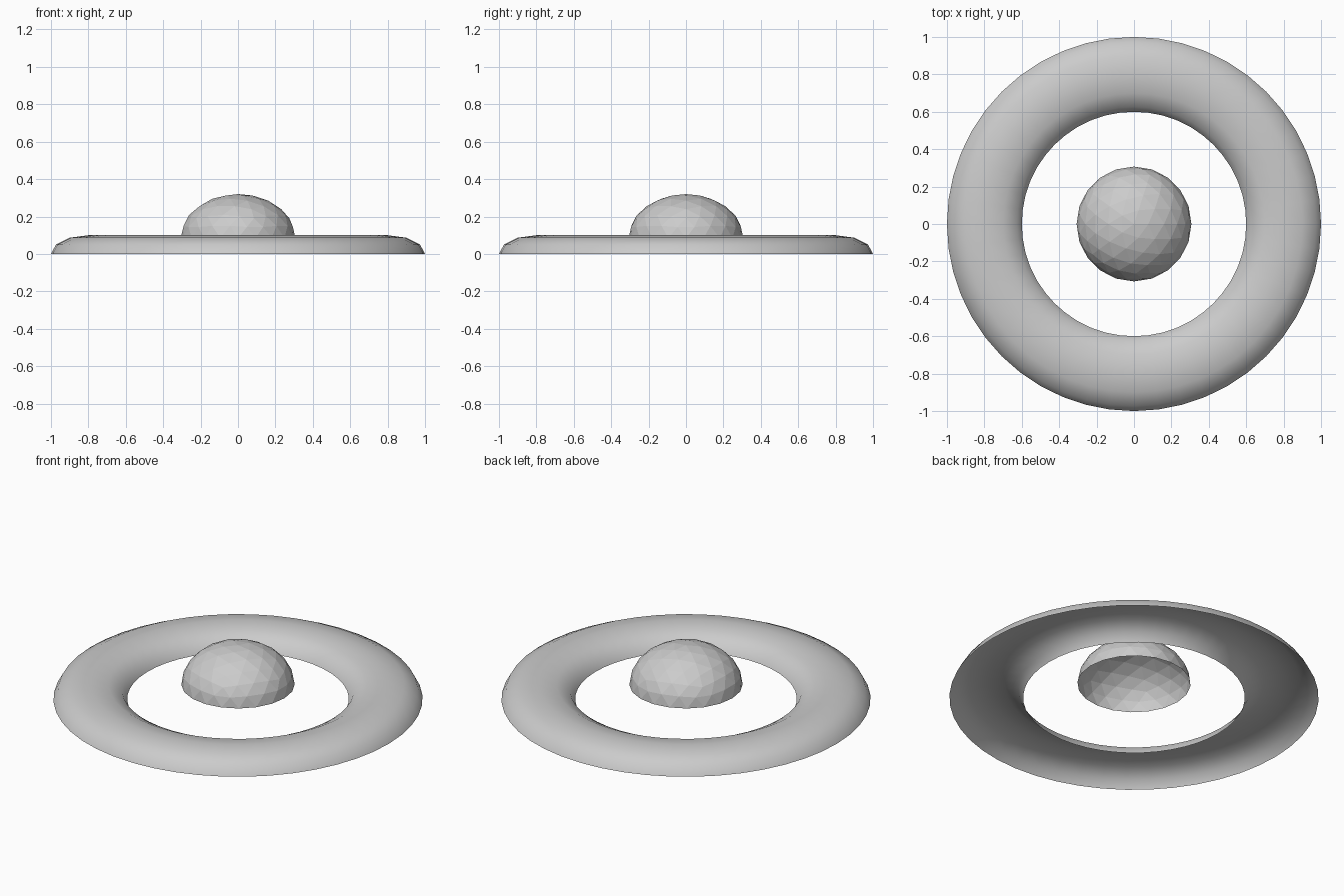
import bpy, bmesh

if "Cube" in bpy.data.objects:
    bpy.data.objects.remove(bpy.data.objects["Cube"])


def keep_upper_half(obj):
    """Open shell: drop everything below the object's equator."""
    bm = bmesh.new()
    bm.from_mesh(obj.data)
    low = [v for v in bm.verts if v.co.z < -1e-4]
    bmesh.ops.delete(bm, geom=low, context='VERTS')
    bm.to_mesh(obj.data)
    bm.free()


def finish(obj, name, scale, z):
    obj.name = obj.data.name = name
    keep_upper_half(obj)
    obj.scale = scale
    obj.location.z = z
    bpy.ops.object.transform_apply(location=True, rotation=True, scale=True)


# Brim: squashed half torus, smooth, open underneath
bpy.ops.mesh.primitive_torus_add(major_radius=0.8, minor_radius=0.2,
                                 major_segments=48, minor_segments=12)
finish(bpy.context.object, "ring", (1, 1, 0.5), 0)
bpy.ops.object.shade_smooth()

# Floating dome: faceted half icosphere, open underneath
bpy.ops.mesh.primitive_ico_sphere_add(subdivisions=3, radius=1)
finish(bpy.context.object, "dome", (0.307, 0.307, 0.235), 0.085)
bpy.ops.object.shade_flat()
